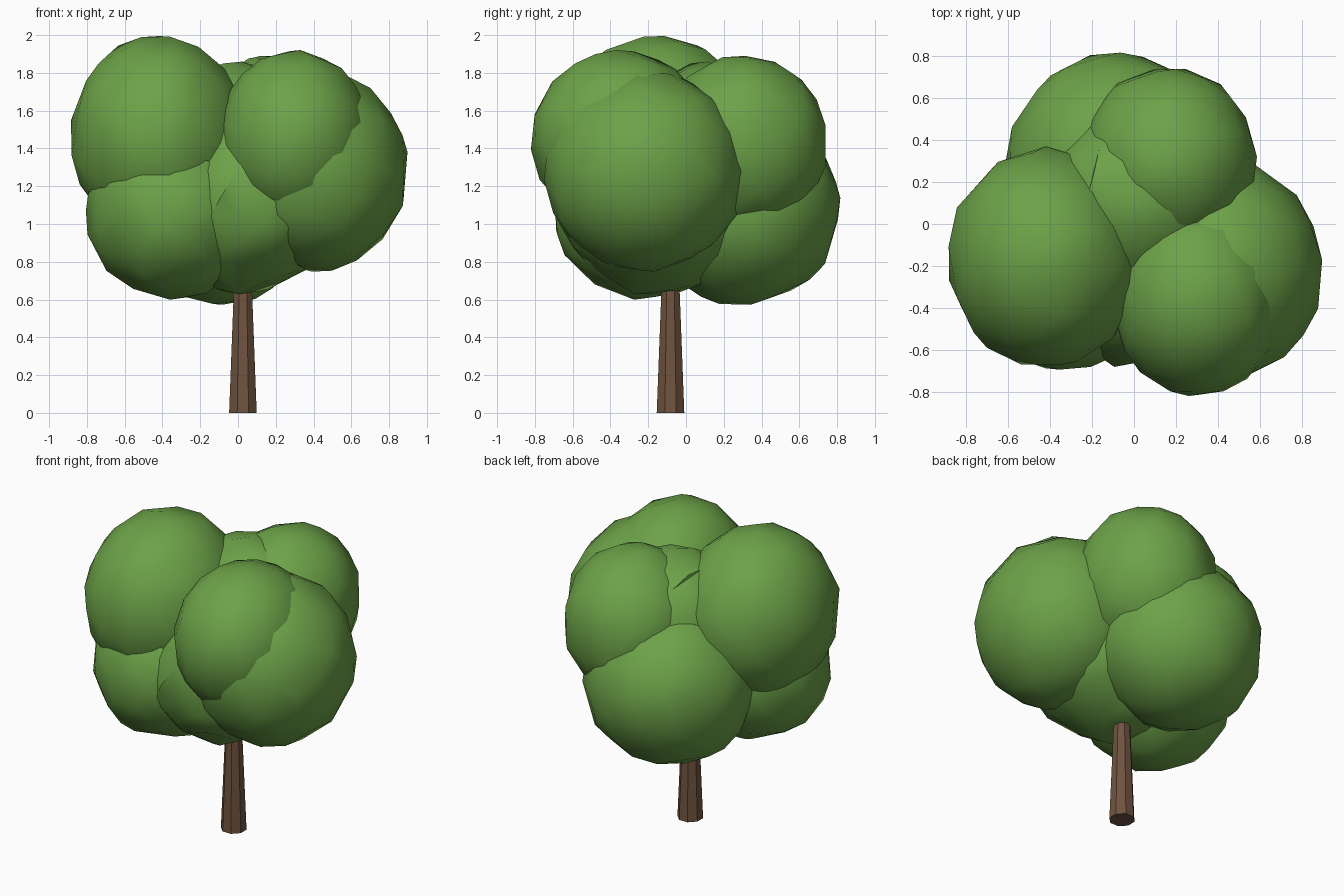
import bpy, math
from mathutils import Vector, noise

cube = bpy.data.objects.get("Cube")
if cube:
    bpy.data.objects.remove(cube, do_unlink=True)


def make_material(name, color):
    mat = bpy.data.materials.new(name)
    mat.use_nodes = True
    mat.diffuse_color = (*color, 1)
    bsdf = next(n for n in mat.node_tree.nodes if n.type == 'BSDF_PRINCIPLED')
    bsdf.inputs["Base Color"].default_value = (*color, 1)
    bsdf.inputs["Roughness"].default_value = 0.9
    return mat


leaf_green = make_material("leaf green", (0.15, 0.36, 0.065))
bark_brown = make_material("bark brown", (0.16, 0.088, 0.05))


def leaf_clump(name, center, radii, roughness):
    """Rounded clump of foliage with an uneven, faceted outline."""
    bpy.ops.mesh.primitive_ico_sphere_add(subdivisions=3, radius=1, location=center)
    obj = bpy.context.object
    obj.name = name
    shift = Vector(center) * 7
    for v in obj.data.vertices:
        bump = 1 + roughness * noise.noise(v.co * 2.5 + shift)
        v.co = Vector(c * r * bump for c, r in zip(v.co, radii))
    obj.data.materials.append(leaf_green)
    thin = obj.modifiers.new("uneven facets", 'DECIMATE')
    thin.ratio = 0.6
    bpy.ops.object.modifier_apply(modifier=thin.name)
    bpy.ops.object.shade_smooth_by_angle(angle=math.radians(35))


# Crown: overlapping clumps
leaf_clump("upper_right_foliage", (-0.42, -0.16, 1.46), (0.47, 0.52, 0.54), 0.03)
leaf_clump("left_foliage", (0.41, -0.22, 1.28), (0.49, 0.53, 0.53), 0.03)
leaf_clump("upper_front_foliage", (0.30, -0.35, 1.45), (0.41, 0.47, 0.47), 0.03)
leaf_clump("upper_back_foliage", (0.17, 0.30, 1.42), (0.42, 0.45, 0.47), 0.04)
leaf_clump("lower_back_foliage", (-0.09, 0.30, 1.08), (0.52, 0.51, 0.51), 0.05)
leaf_clump("lower_right_foliage", (-0.35, -0.23, 1.07), (0.46, 0.47, 0.46), 0.05)
leaf_clump("core_foliage", (0.06, -0.14, 1.14), (0.48, 0.55, 0.51), 0.10)
leaf_clump("upper_core_foliage", (0.01, 0.11, 1.38), (0.46, 0.44, 0.47), 0.08)

# Trunk: tapered eight-sided post with a flat side to the front
bpy.ops.mesh.primitive_cone_add(vertices=8, radius1=0.079, radius2=0.044, depth=0.85,
                                location=(0.026, -0.082, 0.425),
                                rotation=(0, 0, math.pi / 8))
trunk = bpy.context.object
trunk.name = "trunk"
trunk.data.materials.append(bark_brown)
